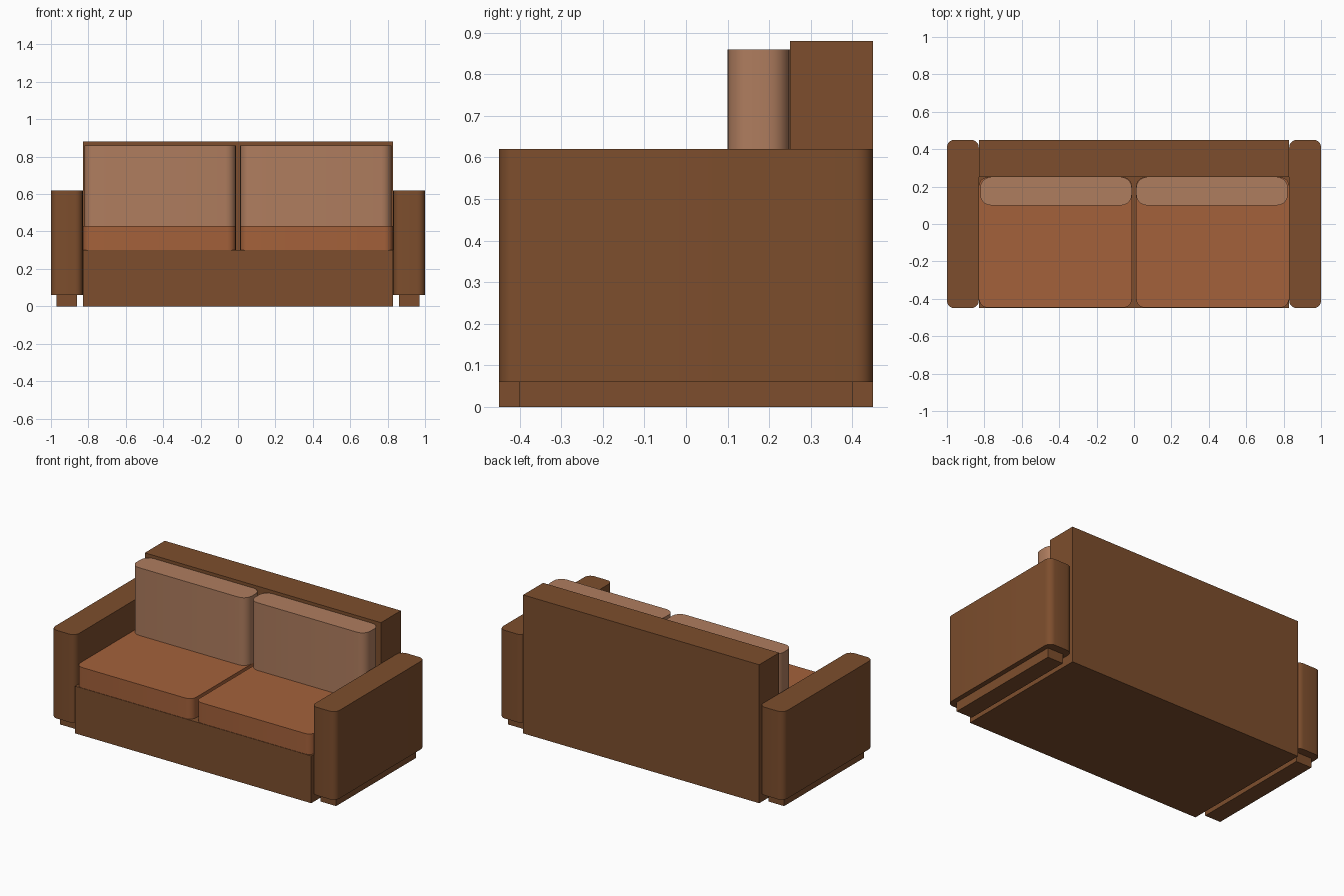
import bpy, bmesh, math

if "Cube" in bpy.data.objects:
    bpy.data.objects.remove(bpy.data.objects["Cube"])


def material(name, rgb):
    m = bpy.data.materials.new(name)
    m.diffuse_color = (*rgb, 1)
    m.use_nodes = True
    m.node_tree.nodes["Principled BSDF"].inputs["Base Color"].default_value = m.diffuse_color
    return m


frame_brown = material("frame brown", (0.205, 0.076, 0.026))
seat_rust = material("seat rust", (0.372, 0.120, 0.043))
cushion_tan = material("cushion tan", (0.43, 0.205, 0.113))


def finish(name, bm, mat):
    bmesh.ops.recalc_face_normals(bm, faces=bm.faces)
    mesh = bpy.data.meshes.new(name)
    bm.to_mesh(mesh)
    bm.free()
    mesh.materials.append(mat)
    ob = bpy.data.objects.new(name, mesh)
    bpy.context.collection.objects.link(ob)
    return ob


def box(name, x, y, z, mat, radius=0):
    """Box between (min, max) pairs, with optionally rounded upright edges."""
    bm = bmesh.new()
    bmesh.ops.create_cube(bm, size=1)
    for v in bm.verts:
        v.co = [a + (c + 0.5) * (b - a) for c, (a, b) in zip(v.co, (x, y, z))]
    if radius:
        upright = [e for e in bm.edges
                   if abs(e.verts[0].co.z - e.verts[1].co.z) > 0.01]
        bmesh.ops.bevel(bm, geom=upright, offset=radius, segments=5,
                        profile=0.5, affect='EDGES')
    ob = finish(name, bm, mat)
    if radius:
        bpy.ops.object.select_all(action='DESELECT')
        bpy.context.view_layer.objects.active = ob
        ob.select_set(True)
        bpy.ops.object.shade_smooth_by_angle(angle=math.radians(30))
    return ob


# Base and backrest: one L-shaped side profile, extruded across the width
profile = [(-0.45, 0), (0.45, 0), (0.45, 0.88), (0.25, 0.88), (0.25, 0.30), (-0.45, 0.30)]
bm = bmesh.new()
side = bm.faces.new([bm.verts.new((-0.83, y, z)) for y, z in profile])
ext = bmesh.ops.extrude_face_region(bm, geom=[side])
bmesh.ops.translate(bm, vec=(1.66, 0, 0),
                    verts=[g for g in ext["geom"] if isinstance(g, bmesh.types.BMVert)])
finish("base_and_backrest", bm, frame_brown)

# Mirrored parts
for s, label in ((-1, "left"), (1, "right")):
    def span(a, b):
        return tuple(sorted((s * a, s * b)))
    box(f"{label}_arm", span(0.83, 1.0), (-0.45, 0.45), (0.06, 0.62), frame_brown, 0.04)
    box(f"{label}_foot_rail", span(0.86, 0.97), (-0.40, 0.40), (0, 0.06), frame_brown)
    box(f"{label}_seat_cushion", span(0.012, 0.828), (-0.447, 0.25), (0.30, 0.43),
        seat_rust, 0.045)
    box(f"{label}_back_cushion", span(0.012, 0.822), (0.10, 0.25), (0.43, 0.86),
        cushion_tan, 0.055)
